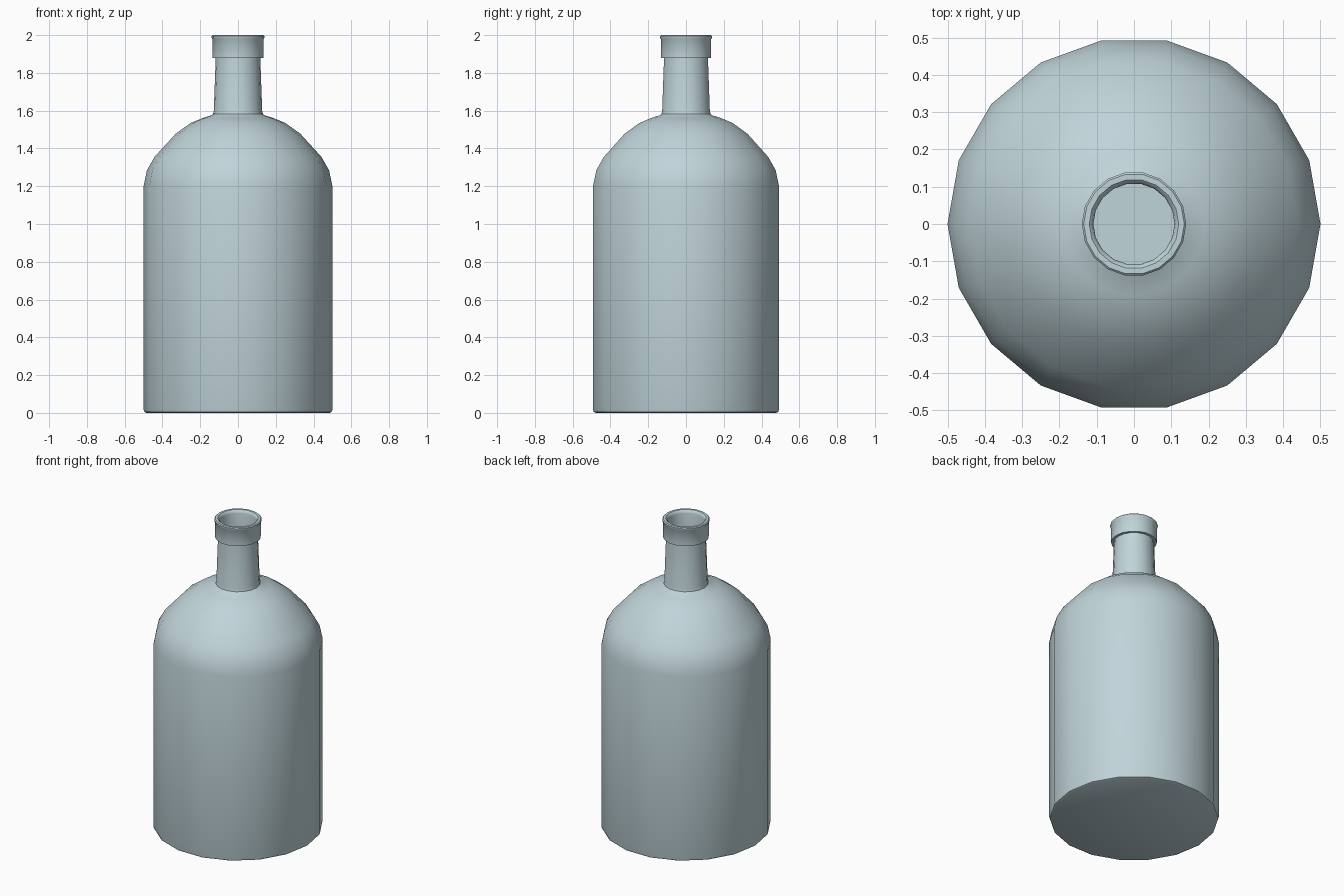
import bpy, bmesh, math

if "Cube" in bpy.data.objects:
    bpy.data.objects.remove(bpy.data.objects["Cube"])

SIDES = 18

glass = bpy.data.materials.new("pale blue glass")
glass.diffuse_color = (0.53, 0.66, 0.70, 1)
glass.use_nodes = True
glass.node_tree.nodes["Principled BSDF"].inputs["Base Color"].default_value = glass.diffuse_color

# Closed (radius, height) section: outside from base to lip, then down the inside
outer = [(0, 0), (0.485, 0), (0.496, 0.005), (0.5, 0.018), (0.5, 1.2),
         (0.482, 1.285), (0.442, 1.355), (0.33, 1.478), (0.25, 1.535),
         (0.19, 1.56), (0.14, 1.576), (0.132, 1.582), (0.128, 1.60),
         (0.118, 1.88)]
lip = [(0.135, 1.88), (0.135, 1.978), (0.14, 1.985), (0.14, 1.995),
       (0.135, 2.0), (0.12, 2.0), (0.112, 1.993), (0.109, 1.98)]
inner = [(0.109, 1.60), (0.12, 1.555), (0.24, 1.515), (0.32, 1.455),
         (0.425, 1.34), (0.462, 1.27), (0.48, 1.2), (0.48, 0.03), (0, 0.03)]


def lathe(name, profile, material):
    """Spin a profile around z into a ring of flat-sided bands."""
    bm = bmesh.new()
    rings = []
    for r, z in profile:
        if r == 0:
            rings.append([bm.verts.new((0, 0, z))] * SIDES)
        else:
            rings.append([bm.verts.new((r * math.cos(2 * math.pi * i / SIDES),
                                        r * math.sin(2 * math.pi * i / SIDES), z))
                          for i in range(SIDES)])
    for a, b in zip(rings, rings[1:]):
        for i in range(SIDES):
            j = (i + 1) % SIDES
            bm.faces.new(dict.fromkeys((a[i], a[j], b[j], b[i])))
    bmesh.ops.recalc_face_normals(bm, faces=bm.faces)
    mesh = bpy.data.meshes.new(name)
    bm.to_mesh(mesh)
    bm.free()
    mesh.materials.append(material)
    obj = bpy.data.objects.new(name, mesh)
    bpy.context.collection.objects.link(obj)
    return obj


# Hollow bottle with collar at the mouth
bottle = lathe("bottle", outer + lip + inner, glass)
bpy.context.view_layer.objects.active = bottle
bottle.select_set(True)
bpy.ops.object.shade_smooth_by_angle(angle=math.radians(40))
